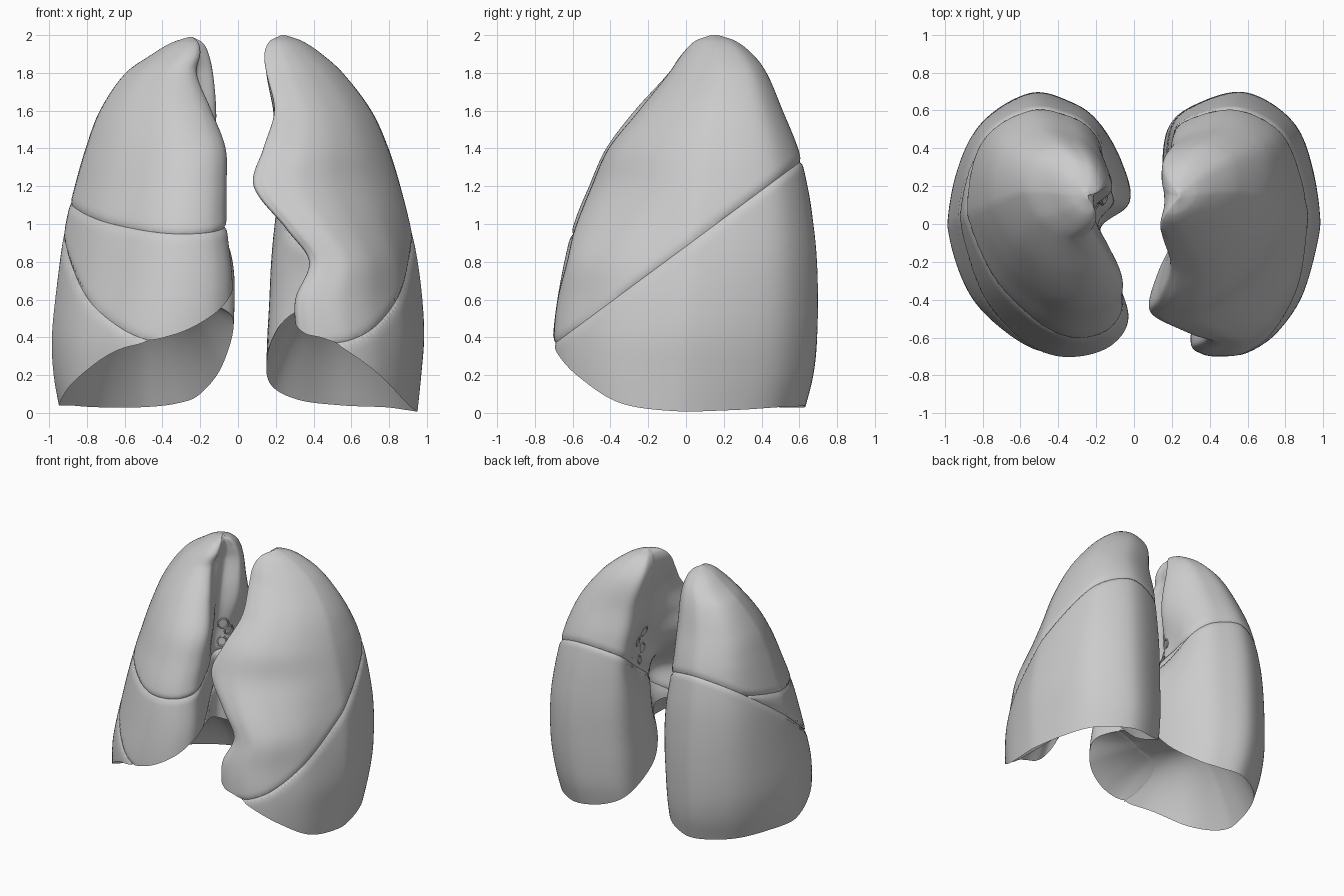
import bpy, bmesh, math
from mathutils import Vector

if "Cube" in bpy.data.objects:
    bpy.data.objects.remove(bpy.data.objects["Cube"])


def material(name, rgb):
    m = bpy.data.materials.new(name)
    m.use_nodes = True
    m.diffuse_color = (*rgb, 1)
    m.node_tree.nodes["Principled BSDF"].inputs["Base Color"].default_value = (*rgb, 1)
    return m


GREY = material("lung grey", (0.6, 0.6, 0.6))


def curve(points, x):
    """Smooth interpolation through (key, value, value...) rows."""
    i = 0
    while i < len(points) - 2 and x > points[i + 1][0]:
        i += 1
    a, b = points[i], points[i + 1]
    before, after = points[max(i - 1, 0)], points[min(i + 2, len(points) - 1)]
    h = b[0] - a[0]
    t = (x - a[0]) / h
    out = []
    for k in range(1, len(a)):
        ma = h * (b[k] - before[k]) / (b[0] - before[0])
        mb = h * (after[k] - a[k]) / (after[0] - a[0])
        d = b[k] - a[k]
        out.append(a[k] + t * ma + t * t * (3 * d - 2 * ma - mb) + t ** 3 * (ma + mb - 2 * d))
    return out


# Height, lateral x, front medial x, back medial x, front y, back y
LEFT_ROWS = [
    (0, .95, .33, .15, -.66, .62), (.2, .97, .33, .15, -.69, .67),
    (.4, .985, .31, .155, -.7, .69), (.6, .975, .3, .165, -.68, .695),
    (.8, .95, .37, .17, -.63, .69), (.97, .915, .25, .17, -.59, .675),
    (1.2, .855, .075, .17, -.5, .64), (1.4, .79, .13, .17, -.41, .59),
    (1.6, .7, .19, .18, -.25, .51), (1.8, .55, .15, .15, -.09, .425),
    (1.9, .44, .14, .15, -.02, .35), (1.97, .335, .17, .18, .05, .26),
    (2, .25, .23, .23, .13, .17)]
RIGHT_ROWS = [
    (0, .94, .06, .06, -.66, .62), (.2, .975, .05, .05, -.69, .67),
    (.4, .985, .04, .04, -.7, .69), (.7, .955, .03, .03, -.66, .69),
    (1, .91, .06, .04, -.59, .67), (1.2, .86, .06, .07, -.51, .64),
    (1.4, .8, .065, .1, -.42, .59), (1.6, .725, .14, .12, -.27, .51),
    (1.8, .59, .22, .14, -.09, .425), (1.9, .45, .2, .16, -.02, .35),
    (1.96, .35, .21, .19, .05, .26), (1.99, .26, .24, .24, .13, .17)]

# Outline around one section: across (medial to lateral), depth, rim height
LEFT_OUTLINE = [
    (0, -.88, .48), (.08, -.98, .42), (.26, -1, .39), (.48, -.97, .31), (.72, -.82, .19),
    (.92, -.52, .055), (1, -.08, .01), (.96, .42, .015), (.83, .78, .03), (.53, 1, .04),
    (.22, .92, .07), (.03, .73, .15), (0, .3, .3), (.04, -.05, .53), (.06, -.45, .57)]
RIGHT_OUTLINE = [
    (0, -.74, .65), (.09, -.92, .54), (.28, -1, .44), (.5, -.98, .38), (.72, -.83, .32),
    (.92, -.54, .17), (1, -.1, .05), (.96, .4, .04), (.82, .78, .03), (.55, 1, .03),
    (.32, .93, .05), (.17, .78, .1), (.04, .48, .25), (-.01, .16, .5), (.16, -.06, .6),
    (.08, -.42, .66)]

# Hollows of the inner faces: size, middle y and z, spread along y and z
LEFT_HOLLOWS = [(.13, .15, 1.2, .25, .25), (.2, -.15, .75, .22, .35)]
RIGHT_HOLLOWS = [(.12, .18, 1.17, .23, .24)]


class Lung:
    def __init__(self, side, rows, outline, hollows):
        self.side, self.rows, self.count = side, rows, len(outline)
        self.hollows = hollows
        self.outline = [(k, *outline[k % self.count]) for k in range(-2, self.count + 3)]

    def point(self, t, z):
        across, depth, _ = curve(self.outline, t)
        lateral, front_in, back_in, front, back = curve(self.rows, z)
        s = min(max((.1 - depth) / .7, 0), 1)
        s = s * s * (3 - 2 * s)
        medial = back_in + (front_in - back_in) * s
        # Outer front corner flattens and outer back corner fills with height
        lean = .2 * min(z + .2, 1.2) if depth < 0 else .13 * (min(z, 1.4) - .6)
        x = medial + (lateral - medial) * across * (1 + lean * depth)
        y = (front + back) / 2 + (back - front) / 2 * depth
        for size, my, mz, sy, sz in self.hollows:
            dip = math.exp(-((y - my) / sy) ** 2 - ((z - mz) / sz) ** 2)
            x += size * dip * max(1 - across, 0) ** 3
        return Vector((self.side * x, y, z))

    def mesh(self, around=150, up=100, rings=24):
        """Outer wall rising from the rim, closed below by the hollow base."""
        bm = bmesh.new()
        top = self.rows[-1][0]
        steps = [self.count * k / around for k in range(around)]
        rims = [curve(self.outline, t)[2] for t in steps]
        loops = []
        centre = Vector((self.side * .54, -.08, .64))
        for r in range(1, rings):
            s = r / rings
            loop = []
            for t, rim in zip(steps, rims):
                p = centre.lerp(self.point(t, rim), s)
                p.z = rim + (centre.z - rim) * (1 - s ** 2.6)
                loop.append(bm.verts.new(p))
            loops.append(loop)
        for r in range(up + 1):
            v = math.sin(math.pi / 2 * r / up)
            loops.append([bm.verts.new(self.point(t, rim + (top - rim) * v))
                          for t, rim in zip(steps, rims)])
        for low, high in zip(loops, loops[1:]):
            for k in range(around):
                n = (k + 1) % around
                bm.faces.new((low[k], low[n], high[n], high[k]))
        for loop, tip in ((loops[0], centre), (loops[-1], None)):
            hub = bm.verts.new(tip or sum((v.co for v in loop), Vector()) / around)
            for k in range(around):
                bm.faces.new((loop[k], loop[(k + 1) % around], hub))
        bmesh.ops.recalc_face_normals(bm, faces=bm.faces)
        return bm


def finish(bm, name):
    bmesh.ops.recalc_face_normals(bm, faces=bm.faces)
    me = bpy.data.meshes.new(name)
    bm.to_mesh(me)
    bm.free()
    me.materials.append(GREY)
    ob = bpy.data.objects.new(name, me)
    bpy.context.collection.objects.link(ob)
    bpy.ops.object.select_all(action="DESELECT")
    ob.select_set(True)
    bpy.context.view_layer.objects.active = ob
    bpy.ops.object.shade_smooth_by_angle(angle=math.radians(40))


def trim(bm, co, normal, width=.03, depth=.014):
    """Keep the half the normal points to, round its cut edge and cap it."""
    co, normal = Vector(co), Vector(normal).normalized()
    bmesh.ops.bisect_plane(bm, geom=bm.verts[:] + bm.edges[:] + bm.faces[:],
                           plane_co=co, plane_no=normal, clear_inner=True)
    bm.normal_update()
    moves = []
    for v in bm.verts:
        d = (v.co - co).dot(normal)
        if d < width:
            inward = v.normal - normal * v.normal.dot(normal)
            moves.append((v, inward * depth * (1 - d / width) ** 2))
    for v, move in moves:
        v.co -= move
    edges = [e for e in bm.edges if e.is_boundary]
    caps = bmesh.ops.holes_fill(bm, edges=edges, sides=0)["faces"]
    bmesh.ops.triangulate(bm, faces=caps)


OBLIQUE = ((0, 0, .882), Vector((0, -.74, 1)))
HORIZONTAL = ((0, -.65, .935), Vector((0, -.23, 1)))


def lobe(lung, name, *cuts):
    bm = lung.mesh()
    for (co, normal), sign in cuts:
        trim(bm, co, normal * sign)
    finish(bm, name)


left = Lung(1, LEFT_ROWS, LEFT_OUTLINE, LEFT_HOLLOWS)
right = Lung(-1, RIGHT_ROWS, RIGHT_OUTLINE, RIGHT_HOLLOWS)
lobe(left, "left_upper_lobe", (OBLIQUE, 1))
lobe(left, "left_lower_lobe", (OBLIQUE, -1))
lobe(right, "right_upper_lobe", (OBLIQUE, 1), (HORIZONTAL, 1))
lobe(right, "right_middle_lobe", (OBLIQUE, 1), (HORIZONTAL, -1))
lobe(right, "right_lower_lobe", (OBLIQUE, -1))

# Open airway and vessel ends lying on the inner faces
for lung, label, root in ((left, "left", 12.4), (right, "right", 13.3)):
    for n, (dt, dz, radius) in enumerate(((.2, .12, .04), (-.2, .06, .035),
                                          (.2, -.02, .035), (-.2, -.08, .03))):
        t, z = root + dt, 1.18 + dz
        spot = lung.point(t, z)
        normal = (lung.point(t + .1, z) - spot).cross(lung.point(t, z + .02) - spot)
        bpy.ops.mesh.primitive_torus_add(
            major_radius=radius, minor_radius=.007, major_segments=24, minor_segments=8,
            location=spot, rotation=normal.to_track_quat("Z", "Y").to_euler())
        ring = bpy.context.object
        ring.name = f"{label}_airway_end_{n + 1}"
        ring.data.materials.append(GREY)
        bpy.ops.object.shade_smooth_by_angle()
